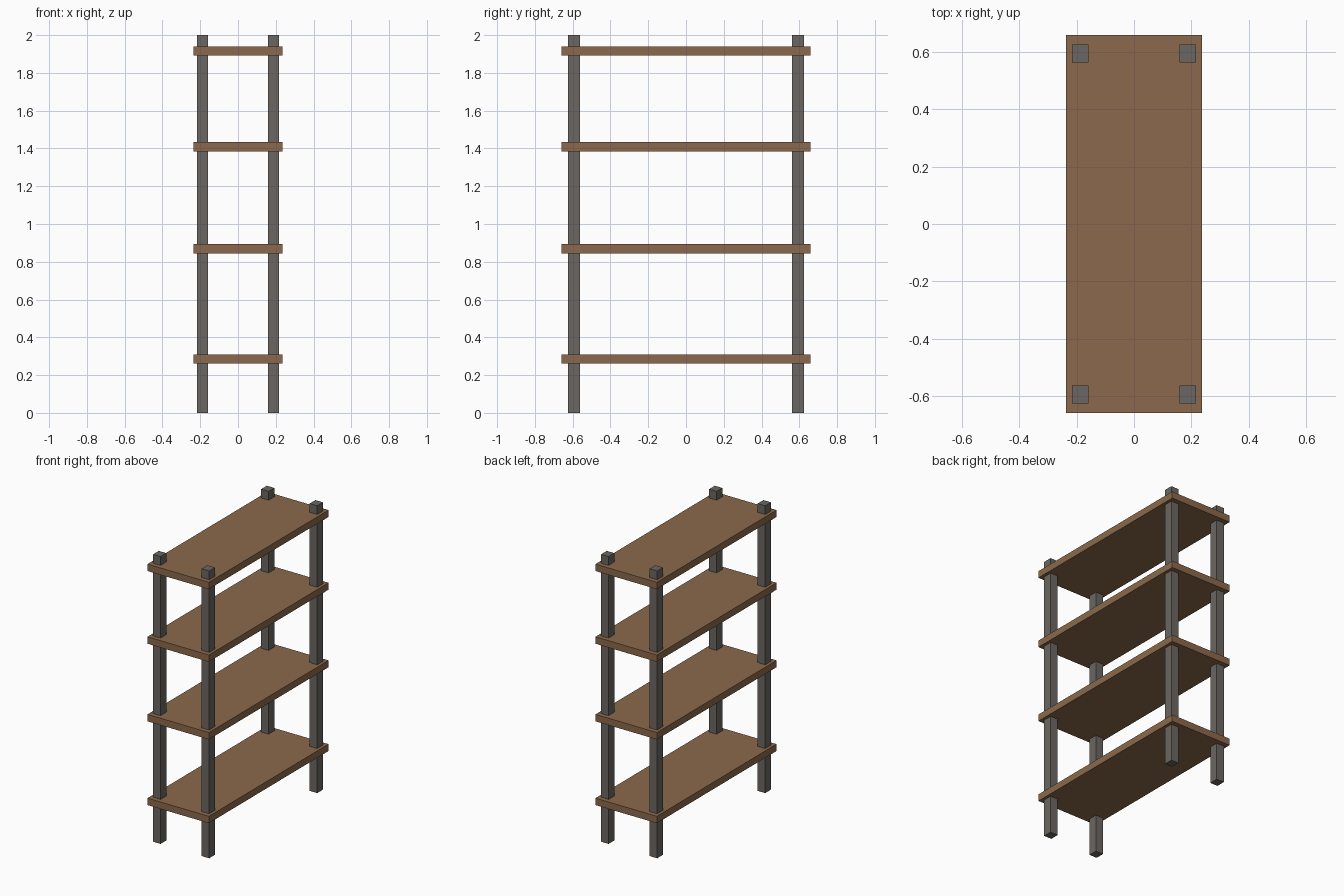
import bpy

if "Cube" in bpy.data.objects:
    bpy.data.objects.remove(bpy.data.objects["Cube"])


def material(name, rgb):
    m = bpy.data.materials.new(name)
    m.diffuse_color = (*rgb, 1.0)
    m.use_nodes = True
    m.node_tree.nodes["Principled BSDF"].inputs["Base Color"].default_value = m.diffuse_color
    return m


WOOD = material("brown_wood", (0.258, 0.141, 0.072))
METAL = material("grey_metal", (0.147, 0.134, 0.122))


def box(name, centre, size, mat):
    bpy.ops.mesh.primitive_cube_add(size=1, location=centre)
    ob = bpy.context.object
    ob.name = name
    ob.scale = size
    bpy.ops.object.transform_apply(location=False, rotation=False, scale=True)
    ob.data.materials.append(mat)
    return ob


# four square corner posts, full height
for sx, side in ((-1, "left"), (1, "right")):
    for sy, end in ((-1, "front"), (1, "back")):
        box(f"{end}_{side}_post", (sx * 0.187, sy * 0.594, 1.0),
            (0.058, 0.063, 2.0), METAL)

# four shelf boards, threaded by the posts
for i, z in enumerate((0.286, 0.869, 1.409, 1.915), 1):
    box(f"shelf_{i}", (0, 0, z), (0.473, 1.316, 0.048), WOOD)
